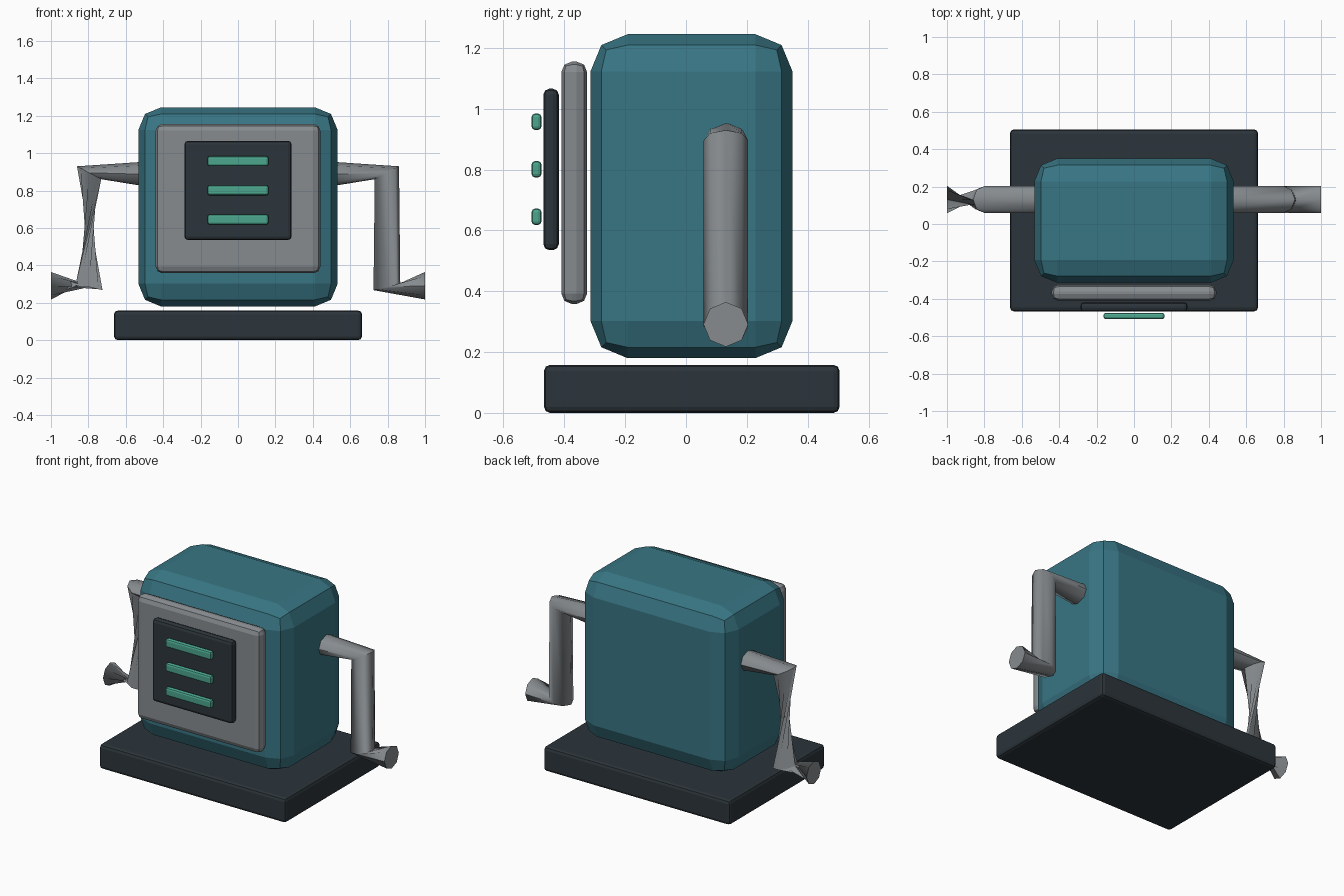
import bpy
import bmesh
from math import cos, sin, pi, radians
from mathutils import Vector

cube = bpy.data.objects.get("Cube")
if cube:
    bpy.data.objects.remove(cube, do_unlink=True)


def make_material(name, rgb):
    mat = bpy.data.materials.new(name)
    mat.use_nodes = True
    mat.diffuse_color = (*rgb, 1)
    mat.node_tree.nodes["Principled BSDF"].inputs["Base Color"].default_value = (*rgb, 1)
    return mat


teal = make_material("teal", (0.04, 0.18, 0.23))
charcoal = make_material("charcoal", (0.025, 0.035, 0.043))
grey = make_material("grey", (0.24, 0.26, 0.275))
green = make_material("green", (0.07, 0.38, 0.27))


def add_object(name, bm, mat):
    mesh = bpy.data.meshes.new(name)
    bm.to_mesh(mesh)
    bm.free()
    mesh.materials.append(mat)
    obj = bpy.data.objects.new(name, mesh)
    bpy.context.collection.objects.link(obj)
    return obj


def rounded_box(name, half_x, y_range, z_range, bevel, mat):
    low = Vector((-half_x, y_range[0], z_range[0]))
    high = Vector((half_x, y_range[1], z_range[1]))
    bm = bmesh.new()
    bmesh.ops.create_cube(bm, size=1)
    bmesh.ops.scale(bm, vec=high - low, verts=bm.verts)
    bmesh.ops.translate(bm, vec=(low + high) / 2, verts=bm.verts)
    obj = add_object(name, bm, mat)
    mod = obj.modifiers.new("Bevel", "BEVEL")
    mod.width = bevel
    mod.segments = 2
    return obj


# Base, body and the stacked panels on the front
rounded_box("base", 0.663, (-0.467, 0.505), (0, 0.158), 0.02, charcoal)
rounded_box("body", 0.533, (-0.314, 0.35), (0.18, 1.245), 0.122, teal)
rounded_box("face_plate", 0.44, (-0.41, -0.325), (0.358, 1.155), 0.035, grey)
rounded_box("screen", 0.287, (-0.469, -0.418), (0.535, 1.066), 0.02, charcoal)

# Three display bars
for i in range(3):
    z = 0.645 + i * 0.156
    rounded_box(f"display_bar_{i + 1}", 0.163, (-0.508, -0.475),
                (z - 0.027, z + 0.027), 0.012, green)

# Arm joints: x, z and tilt of each ring from horizontal
JOINTS = [(0.43, 0.885, 90), (0.796, 0.895, 28), (0.796, 0.284, 13), (1.0, 0.291, 90)]
SIDES, RADIUS, ARM_Y = 8, 0.0735, 0.131


def add_arm(name, side, half_turns):
    """Loft eight-sided rings; half turns cross the walls between joints."""
    bm = bmesh.new()
    rings = []
    for (x, z, tilt), turn in zip(JOINTS, half_turns):
        across = Vector((cos(radians(tilt)), 0, sin(radians(tilt))))
        ring = []
        for k in range(SIDES):
            a = 2 * pi * k / SIDES + turn * pi
            p = Vector((x, ARM_Y, z)) + RADIUS * (across * cos(a) + Vector((0, sin(a), 0)))
            ring.append(bm.verts.new((p.x * side, p.y, p.z)))
        rings.append(ring)
    for r, s in zip(rings, rings[1:]):
        for k in range(SIDES):
            n = (k + 1) % SIDES
            bm.faces.new((r[k], r[n], s[n], s[k]))
    bm.faces.new(rings[0])
    bm.faces.new(rings[-1])
    bmesh.ops.recalc_face_normals(bm, faces=bm.faces)
    obj = add_object(name, bm, grey)
    bpy.ops.object.select_all(action="DESELECT")
    obj.select_set(True)
    bpy.context.view_layer.objects.active = obj
    bpy.ops.object.shade_smooth_by_angle(angle=radians(50))


# Plain left arm and twisted right arm
add_arm("left_arm", 1, (0, 0, 0, 0))
add_arm("right_arm", -1, (0, 0, 1, 0))
